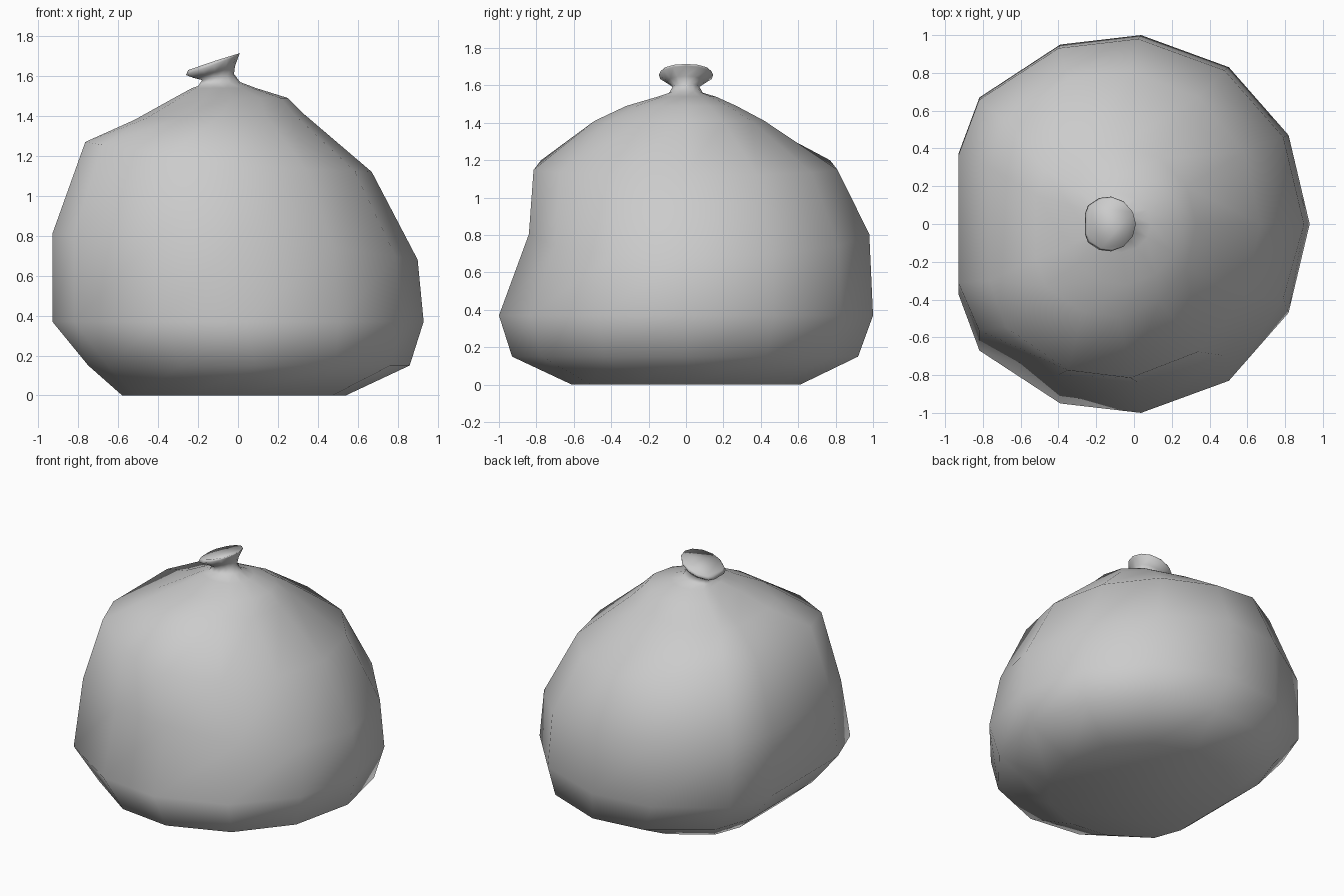
import bpy
import bmesh

cube = bpy.data.objects.get("Cube")
if cube:
    bpy.data.objects.remove(cube)

# One plain material for the whole sack
COLOR = (0.6, 0.6, 0.6, 1.0)
mat = bpy.data.materials.new("light grey")
mat.use_nodes = True
mat.diffuse_color = COLOR
mat.node_tree.nodes["Principled BSDF"].inputs["Base Color"].default_value = COLOR

# Thirteen-sided outline: half profile mirrored across y, flat on the right side
HALF = [(1, 0), (.88, .47), (.54, .83), (.04, 1), (-.42, .95), (-.88, .67), (-1, .37)]
OUTLINE = HALF + [(x, -y) for x, y in reversed(HALF[1:])]


def loft(name, rings):
    """Skin rings of (x min, x max, y min, y max, z at x min, z middle, z at x max)."""
    bm = bmesh.new()
    loops = []
    for x0, x1, y0, y1, z0, zm, z1 in rings:
        loop = []
        for u, v in OUTLINE:
            x = (x0 + x1) / 2 + u * (x1 - x0) / 2
            y = v * (y1 if v > 0 else -y0)
            z = zm + abs(u) * ((z1 if u > 0 else z0) - zm)
            loop.append(bm.verts.new((x, y, z)))
        loops.append(loop)
    n = len(OUTLINE)
    for low, high in zip(loops, loops[1:]):
        for i in range(n):
            j = (i + 1) % n
            bm.faces.new((low[i], low[j], high[j], high[i]))
    bm.faces.new(loops[0][::-1])
    bm.faces.new(loops[-1])
    for face in bm.faces:
        face.smooth = True
    mesh = bpy.data.meshes.new(name)
    bm.to_mesh(mesh)
    bm.free()
    mesh.materials.append(mat)
    obj = bpy.data.objects.new(name, mesh)
    bpy.context.collection.objects.link(obj)
    return obj


# Slumped body, gathered neck and tilted knot in a single skin
loft("tied_sack", [
    (-.58, .54, -.61, .61, 0, 0, 0),
    (-.75, .86, -.93, .92, .15, .15, .15),
    (-.93, .93, -1, 1, .37, .37, .37),
    (-.93, .90, -.84, .98, .81, .81, .68),
    (-.765, .67, -.815, .81, 1.27, 1.15, 1.12),
    (-.52, .33, -.49, .42, 1.38, 1.41, 1.41),
    (-.34, .25, -.32, .27, 1.48, 1.49, 1.49),
    (-.23, .09, -.15, .16, 1.54, 1.54, 1.54),
    (-.20, .01, -.09, .09, 1.55, 1.56, 1.57),
    (-.18, -.02, -.07, .07, 1.58, 1.595, 1.61),
    (-.22, -.015, -.10, .10, 1.59, 1.62, 1.65),
    (-.26, .005, -.145, .145, 1.605, 1.655, 1.705),
    (-.25, .01, -.135, .135, 1.63, 1.675, 1.715),
])
